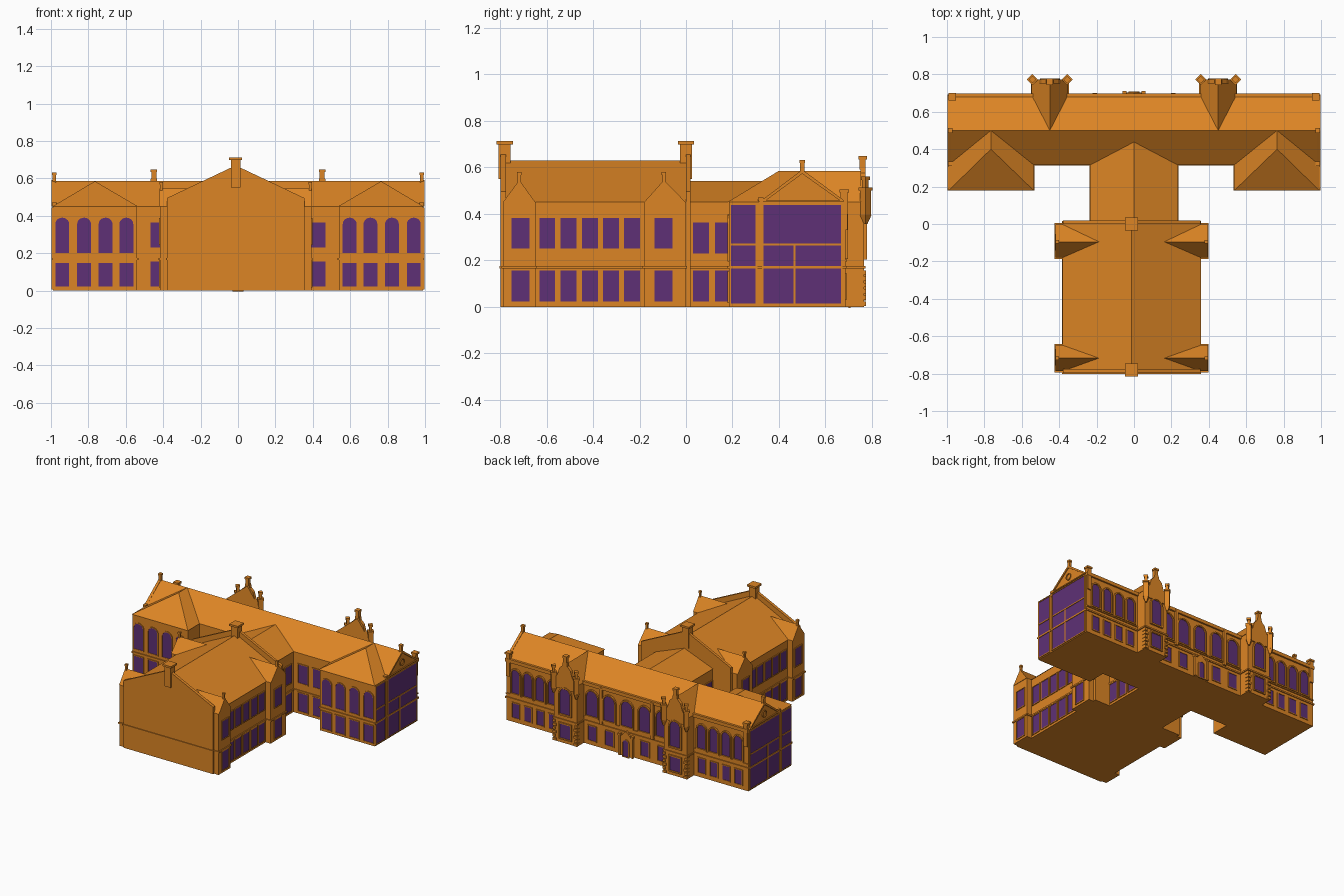
import bpy, bmesh, math

if "Cube" in bpy.data.objects:
    bpy.data.objects.remove(bpy.data.objects["Cube"])

def material(name, rgb):
    m = bpy.data.materials.new(name)
    m.diffuse_color = (*rgb, 1)
    m.use_nodes = True
    m.node_tree.nodes["Principled BSDF"].inputs["Base Color"].default_value = m.diffuse_color
    return m

STONE = material("ochre stone", (0.72, 0.235, 0.018))
GLASS = material("purple glass", (0.112, 0.03, 0.18))
EAVE, RIDGE, BAND = 0.45, 0.585, 0.17
CX = -0.0125                                   # centre line of the front hall

def finish(name, bm, mat):
    bmesh.ops.recalc_face_normals(bm, faces=bm.faces)
    me = bpy.data.meshes.new(name)
    bm.to_mesh(me)
    bm.free()
    me.materials.append(mat)
    ob = bpy.data.objects.new(name, me)
    bpy.context.collection.objects.link(ob)
    return ob

def at(axis, p, d):
    return {'x': (d, p[0], p[1]), 'y': (p[0], d, p[1]), 'z': (p[0], p[1], d)}[axis]

def prism(name, pts, axis, lo, hi, mat=STONE):
    """Flat outline pushed along an axis."""
    bm = bmesh.new()
    a = [bm.verts.new(at(axis, p, lo)) for p in pts]
    b = [bm.verts.new(at(axis, p, hi)) for p in pts]
    bm.faces.new(a)
    bm.faces.new(b[::-1])
    for i in range(len(pts)):
        j = (i + 1) % len(pts)
        bm.faces.new((a[i], a[j], b[j], b[i]))
    return finish(name, bm, mat)

def ring(name, outer, inner, axis, lo, hi):
    """Moulding between two matching outlines."""
    bm = bmesh.new()
    L = [[bm.verts.new(at(axis, p, d)) for p in o]
         for o, d in ((outer, lo), (outer, hi), (inner, hi), (inner, lo))]
    n = len(outer)
    for k in range(4):
        for i in range(n):
            j = (i + 1) % n
            q = (k + 1) % 4
            bm.faces.new((L[k][i], L[k][j], L[q][j], L[q][i]))
    return finish(name, bm, STONE)

def box(name, x0, x1, y0, y1, z0, z1, mat=STONE):
    return prism(name, [(x0, y0), (x1, y0), (x1, y1), (x0, y1)], 'z', z0, z1, mat)

def hull(name, pts):
    bm = bmesh.new()
    for p in pts:
        bm.verts.new(p)
    bmesh.ops.convex_hull(bm, input=bm.verts)
    bmesh.ops.dissolve_limit(bm, angle_limit=0.01, verts=bm.verts, edges=bm.edges)
    return finish(name, bm, STONE)

def outline(u, w, z0, z1, rise):
    if not rise:
        return [(u - w/2, z0), (u + w/2, z0), (u + w/2, z1), (u - w/2, z1)]
    arc = [(u + w/2*math.cos(math.pi*i/10), z1 - rise + rise*math.sin(math.pi*i/10)) for i in range(11)]
    return [(u - w/2, z0), (u + w/2, z0)] + arc

def window(name, axis, d, out, u, w, z0, z1, rise=0, f=0.006, depth=0.006):
    o = outline(u, w, z0, z1, rise)
    prism(name + "_glass", o, axis, d - out*0.003, d + out*0.003, GLASS)
    big = outline(u, w + 2*f, z0 - f, z1 + f, rise + f if rise else 0)
    ring(name + "_frame", big, o, axis, d - out*0.003, d + out*depth)

def block(name, x0, x1, y0, y1):
    """Walls with a string course between the floors."""
    box(name + "_walls", x0, x1, y0, y1, 0, EAVE)
    e = 0.007
    box(name + "_string_course", x0 - e, x1 + e, y0 - e, y1 + e, BAND - 0.006, BAND + 0.005)

def finial(name, x, y, z0, z1, r):
    box(name, x - r, x + r, y - r, y + r, z0, z1 - 0.012)
    c = r * 1.35
    box(name + "_cap", x - c, x + c, y - c, y + c, z1 - 0.014, z1)

# Long main range with gabled roof
block("main_range", -0.99, 0.99, 0.32, 0.685)
prism("main_roof", [(0.315, EAVE), (0.69, EAVE), (0.50, RIDGE)], 'x', -0.99, 0.99)
box("rear_cornice", -0.992, 0.992, 0.68, 0.697, 0.435, 0.46)
box("rear_sill_band", -0.99, 0.99, 0.68, 0.692, 0.195, 0.203)

# Connector between hall and main range
block("connector", -0.23, 0.23, 0.0, 0.34)
hull("connector_roof", [(-0.235, 0, EAVE), (0.235, 0, EAVE), (0, 0, 0.54),
                        (-0.235, 0.32, EAVE), (0.235, 0.32, EAVE), (0, 0.44, 0.54)])

for s in (-1, 1):
    # Side wings with hipped roofs
    xs = sorted((s*0.54, s*0.99))
    block("wing", *xs, 0.185, 0.40)
    hull("wing_roof", [(s*x, y, EAVE) for x in (0.535, 0.992) for y in (0.178, 0.32)]
         + [(s*0.765, 0.40, RIDGE), (s*0.765, 0.50, RIDGE)])
    for x in (0.597, 0.708, 0.823, 0.94):
        window("wing_upper_window", 'y', 0.185, -1, s*x, 0.074, 0.20, 0.39, 0.034)
        window("wing_lower_window", 'y', 0.185, -1, s*x, 0.074, 0.022, 0.147)
    # Courtyard windows
    for x in (0.31, 0.43):
        window("court_upper_window", 'y', 0.32, -1, s*x, 0.076, 0.23, 0.365)
        window("court_lower_window", 'y', 0.32, -1, s*x, 0.076, 0.022, 0.155)
    for y in (0.065, 0.16, 0.255):
        window("connector_upper_window", 'x', s*0.23, s, y, 0.07, 0.23, 0.362)
        window("connector_lower_window", 'x', s*0.23, s, y, 0.07, 0.022, 0.157)

    # Great end windows and their glazing bars
    X = s*0.99
    for y, w in ((0.247, 0.105), (0.50, 0.333)):
        window("end_window", 'x', X, s, y, w, 0.014, 0.437, f=0.007)
        bar = sorted((X, X + s*0.007))
        box("end_transom", *bar, y - w/2, y + w/2, 0.264, 0.272)
    box("end_mullion", *bar, 0.462, 0.472, 0.014, 0.268)
    # Gable mouldings and roundel
    ring("gable_moulding", [(0.315, 0.45), (0.69, 0.45), (0.50, 0.59)],
         [(0.345, 0.458), (0.66, 0.458), (0.50, 0.572)], 'x', X - s*0.012, X + s*0.007)
    circ = [[(0.50 + r*math.cos(math.pi*i/8), 0.503 + r*math.sin(math.pi*i/8)) for i in range(16)]
            for r in (0.026, 0.02)]
    ring("gable_roundel", *circ, 'x', X - s*0.003, X + s*0.006)
    finial("gable_finial", s*0.983, 0.50, 0.57, 0.632, 0.009)
    finial("eave_finial", s*0.983, 0.322, 0.43, 0.47, 0.009)
    finial("corner_pier", s*0.972, 0.68, 0.33, 0.505, 0.015)

    # Rear windows of the outer bays
    for x in (0.61, 0.71, 0.81, 0.91):
        window("rear_upper_window", 'y', 0.685, 1, s*x, 0.066, 0.215, 0.39, 0.033, 0.01, 0.012)
        window("rear_lower_window", 'y', 0.685, 1, s*x, 0.056, 0.035, 0.14)
    box("rear_pilaster", s*0.21 - 0.012, s*0.21 + 0.012, 0.68, 0.70, 0.18, 0.45)

    # Rear projecting bays
    c = s*0.45
    block("rear_bay", c - 0.095, c + 0.095, 0.60, 0.765)
    hull("rear_bay_roof", [(c + k*0.098, y, EAVE) for k in (-1, 1) for y in (0.688, 0.765)]
         + [(c, 0.50, RIDGE), (c, 0.765, RIDGE)])
    half = [(0.095, 0.40), (0.095, 0.455), (0.06, 0.50), (0.045, 0.55), (0.02, 0.575), (0.016, 0.60)]
    prism("rear_bay_gable", [(c + x, z) for x, z in half] + [(c - x, z) for x, z in half[::-1]],
          'y', 0.75, 0.773)
    finial("rear_bay_finial", c, 0.76, 0.59, 0.648, 0.013)
    window("rear_bay_upper_window", 'y', 0.765, 1, c, 0.085, 0.215, 0.405, 0.042, 0.011, 0.013)
    window("rear_bay_lower_window", 'y', 0.765, 1, c, 0.085, 0.035, 0.14, 0, 0.009, 0.01)
    for k in (-1, 1):
        px, py = c + k*0.093, 0.772
        # Corbelled corner turrets set diagonally
        dia = lambda r, z: [(px + r, py, z), (px - r, py, z), (px, py + r, z), (px, py - r, z)]
        hull("turret_corbel", dia(0.008, 0.355) + dia(0.026, 0.395))
        hull("turret_shaft", dia(0.024, 0.39) + dia(0.024, 0.505))
        hull("turret_cap", dia(0.03, 0.50) + dia(0.03, 0.513))
        hull("turret_top", dia(0.014, 0.51) + dia(0.014, 0.545))
        hull("turret_knob", dia(0.02, 0.545) + dia(0.02, 0.56))
        # Corner quoins
        for i in range(6):
            w = 0.018 if i % 2 else 0.026
            qx = c + k*(0.099 - w/2)
            box("quoin", qx - w/2, qx + w/2, 0.74, 0.774, 0.004 + i*0.027, 0.022 + i*0.027)

# Rear centre windows
for x in (-0.285, -0.145, 0, 0.145, 0.285):
    window("centre_upper_window", 'y', 0.685, 1, x, 0.09, 0.215, 0.40, 0.045, 0.01, 0.012)
    if x:
        window("centre_lower_window", 'y', 0.685, 1, x, 0.065, 0.035, 0.14)

# Rear doorway
prism("portal", [(-0.045, 0), (0.045, 0), (0.045, 0.14), (0, 0.185), (-0.045, 0.14)], 'y', 0.68, 0.702)
window("door", 'y', 0.702, 1, 0, 0.045, 0.0, 0.12, 0.022)
for s in (-1, 1):
    finial("portal_post", s*0.052, 0.70, 0, 0.16, 0.008)

# Front hall with ridge along y
block("hall", CX - 0.365, CX + 0.365, -0.785, 0.01)
prism("hall_roof", [(CX - 0.37, EAVE), (CX + 0.37, EAVE), (CX, 0.63)], 'y', -0.785, 0.01)
for y0, y1 in ((-0.797, -0.775), (0.0, 0.02)):
    # Parapet gables and chimneys
    prism("hall_gable", [(CX - 0.367, 0), (CX + 0.367, 0), (CX + 0.367, 0.495), (CX + 0.03, 0.655),
                         (CX - 0.03, 0.655), (CX - 0.367, 0.495)], 'y', y0, y1)
    finial("hall_chimney", CX, -0.78 if y0 < -0.5 else 0.0, 0.55, 0.712, 0.026)
box("hall_front_string_course", CX - 0.372, CX + 0.372, -0.803, -0.78, BAND - 0.006, BAND + 0.005)

for s in (-1, 1):
    # Hall side windows
    X = CX + s*0.365
    for y in (-0.597, -0.505, -0.413, -0.322, -0.232):
        window("hall_upper_window", 'x', X, s, y, 0.068, 0.25, 0.382)
        window("hall_lower_window", 'x', X, s, y, 0.068, 0.022, 0.157)
    # Corner bays with small gabled roofs
    for y0, y1, yr, yw in ((-0.787, -0.648, -0.717, -0.712), (-0.18, -0.002, -0.095, -0.097)):
        xo = CX + s*0.405
        block("corner_bay", *sorted((CX + s*0.30, xo)), y0, y1)
        hull("corner_bay_roof", [(CX + s*x, y, EAVE) for x in (0.36, 0.408) for y in (y0, y1)]
             + [(CX + s*0.408, yr, 0.545), (CX + s*0.172, yr, 0.545)])
        finial("corner_bay_finial", CX + s*0.398, yr, 0.52, 0.58, 0.007)
        window("bay_upper_window", 'x', xo, s, yw, 0.076, 0.25, 0.382)
        window("bay_lower_window", 'x', xo, s, yw, 0.076, 0.022, 0.157)
